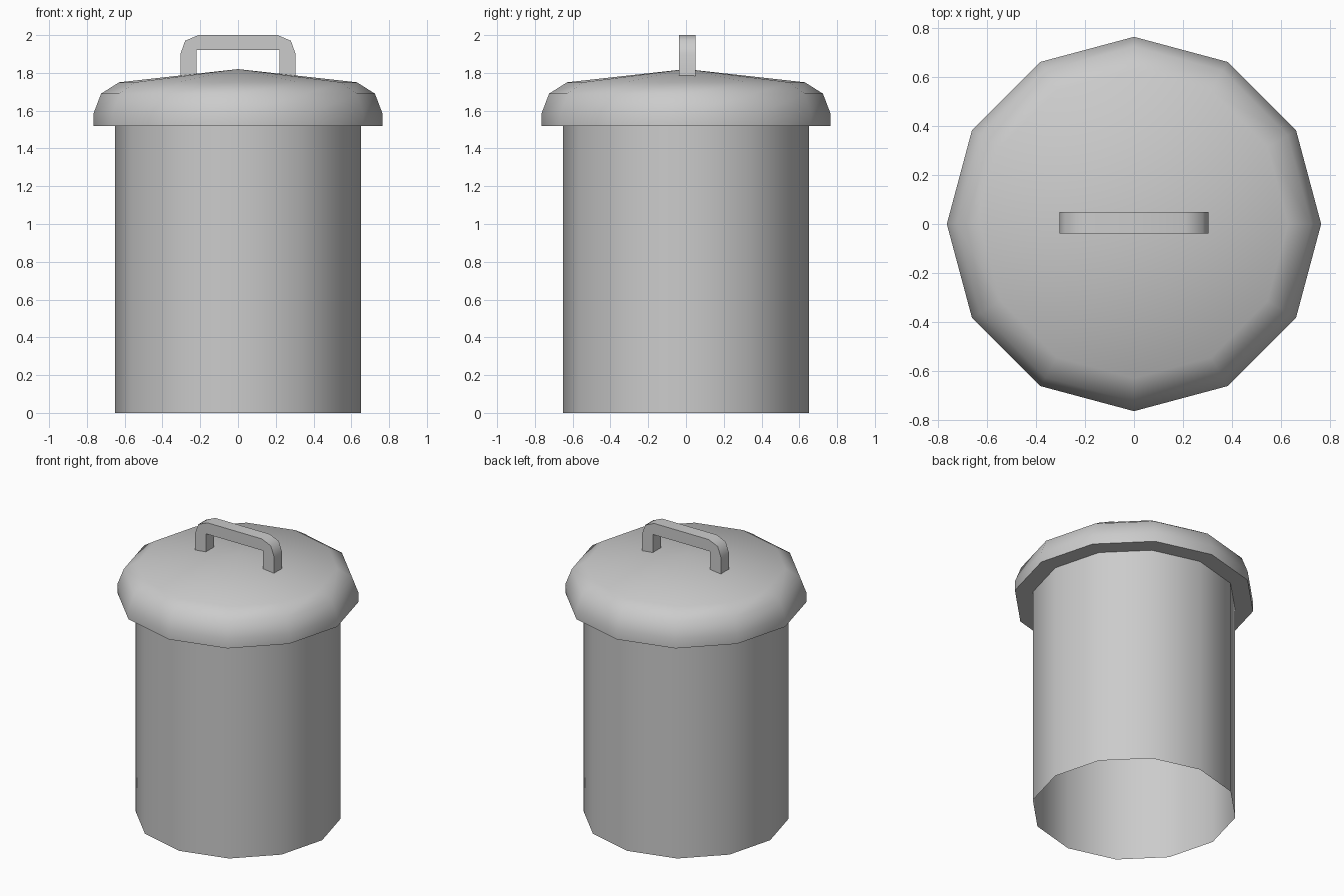
import bpy, bmesh
from math import cos, sin, pi, radians

if "Cube" in bpy.data.objects:
    bpy.data.objects.remove(bpy.data.objects["Cube"])

SIDES = 12


def finish(name, bm, angle):
    bmesh.ops.remove_doubles(bm, verts=bm.verts, dist=1e-5)
    bmesh.ops.recalc_face_normals(bm, faces=bm.faces)
    mesh = bpy.data.meshes.new(name)
    bm.to_mesh(mesh)
    bm.free()
    ob = bpy.data.objects.new(name, mesh)
    bpy.context.collection.objects.link(ob)
    bpy.ops.object.select_all(action='DESELECT')
    ob.select_set(True)
    bpy.context.view_layer.objects.active = ob
    bpy.ops.object.shade_smooth_by_angle(angle=radians(angle))
    return ob


def lathe(name, profile, angle=45):
    """Revolve (radius, z) points; a zero radius becomes an apex."""
    bm = bmesh.new()
    rings = []
    for r, z in profile:
        if r == 0:
            rings.append([bm.verts.new((0, 0, z))] * SIDES)
        else:
            rings.append([bm.verts.new((r * cos(2 * pi * i / SIDES), r * sin(2 * pi * i / SIDES), z))
                          for i in range(SIDES)])
    for a, b in zip(rings, rings[1:]):
        for i in range(SIDES):
            j = (i + 1) % SIDES
            bm.faces.new(list(dict.fromkeys((a[i], a[j], b[j], b[i]))))
    return finish(name, bm, angle)


# Bin body: thin wall, open at the bottom
lathe("bin_body", [(0.65, 0), (0.65, 1.52)])

# Domed lid with a flat underside rim
lathe("lid", [(0.65, 1.52), (0.765, 1.52), (0.765, 1.585),
              (0.725, 1.69), (0.63, 1.75), (0, 1.82)])

# Handle: (outer, inner) profile pairs for the right half, mirrored, given depth in y
half = [((0.305, 1.78), (0.22, 1.78)), ((0.305, 1.90), (0.22, 1.90)),
        ((0.28, 1.97), (0.22, 1.92)), ((0.21, 2.0), (0.21, 1.92))]
path = half + [((-o[0], o[1]), (-i[0], i[1])) for o, i in reversed(half)]
bm = bmesh.new()
sections = [[bm.verts.new((p[0], y, p[1])) for p, y in
             ((o, -0.038), (o, 0.05), (i, 0.05), (i, -0.038))] for o, i in path]
for a, b in zip(sections, sections[1:]):
    for k in range(4):
        n = (k + 1) % 4
        bm.faces.new((a[k], a[n], b[n], b[k]))
bm.faces.new(sections[0])
bm.faces.new(sections[-1])
finish("lid_handle", bm, 50)
